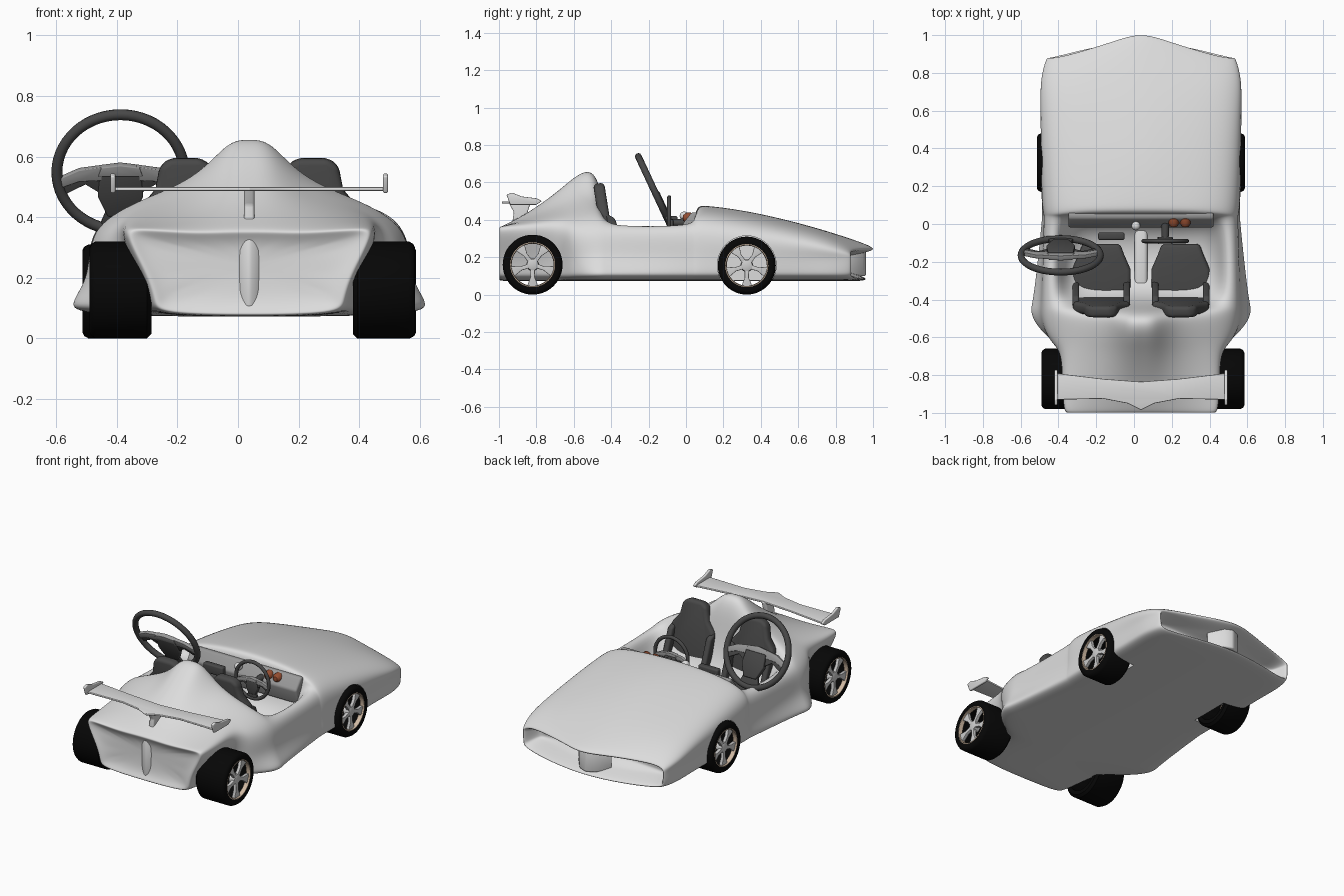
import bpy, bmesh, math
from mathutils import Matrix, Vector

if "Cube" in bpy.data.objects:
    bpy.data.objects.remove(bpy.data.objects["Cube"])

CX = 0.037  # centre line of the car
T = Matrix.Translation
I = Matrix.Identity(4)
FLAT = Matrix(((0, 1, 0, 0), (0, 0, 1, 0), (1, 0, 0, 0), (0, 0, 0, 1)))  # plate lies level
TURN = Matrix.Rotation(math.pi / 2, 4, 'Z')  # plate faces along y


def material(name, r, g, b):
    m = bpy.data.materials.new(name)
    m.use_nodes = True
    m.diffuse_color = (r, g, b, 1)
    m.node_tree.nodes["Principled BSDF"].inputs["Base Color"].default_value = (r, g, b, 1)
    return m


PAINT = material("light grey paint", .72, .72, .72)
SILVER = material("wheel silver", .62, .62, .62)
GREY = material("mid grey trim", .32, .32, .32)
DARK = material("dark grey upholstery", .065, .065, .065)
RUBBER = material("black rubber", .002, .002, .002)
TAN = material("tan rim", .62, .48, .36)
COPPER = material("copper gauge", .3, .075, .03)


def bake(ob):
    """Apply the modifiers and shade smooth by angle."""
    dg = bpy.context.evaluated_depsgraph_get()
    mesh = bpy.data.meshes.new_from_object(ob.evaluated_get(dg))
    ob.modifiers.clear()
    ob.data = mesh
    bpy.ops.object.select_all(action='DESELECT')
    ob.select_set(True)
    bpy.context.view_layer.objects.active = ob
    bpy.ops.object.shade_smooth_by_angle(angle=math.radians(40))


def finish(name, bm, mat, M=I, bevel=0, levels=0, cutters=()):
    bmesh.ops.remove_doubles(bm, verts=bm.verts, dist=1e-5)
    bm.transform(M)
    bmesh.ops.recalc_face_normals(bm, faces=bm.faces)
    me = bpy.data.meshes.new(name)
    bm.to_mesh(me)
    bm.free()
    me.materials.append(mat)
    ob = bpy.data.objects.new(name, me)
    bpy.context.collection.objects.link(ob)
    if bevel:
        mod = ob.modifiers.new("bevel", 'BEVEL')
        mod.width, mod.segments = bevel, 3
    if levels:
        mod = ob.modifiers.new("smooth", 'SUBSURF')
        mod.levels = mod.render_levels = levels
    for c in cutters:
        mod = ob.modifiers.new("cut", 'BOOLEAN')
        mod.object, mod.operation, mod.solver = c, 'DIFFERENCE', 'EXACT'
    bake(ob)
    return ob


def loft(bm, rings, closed=False):
    """Join equal rings of points with quads."""
    vs = [[bm.verts.new(p) for p in r] for r in rings]
    n = len(vs[0])
    for a, b in zip(vs, vs[1:] + vs[:1] if closed else vs[1:]):
        for i in range(n):
            bm.faces.new((a[i], a[(i + 1) % n], b[(i + 1) % n], b[i]))
    return vs


def lathe(name, profile, mat, M=I, segs=40, closed=False):
    """Turn (x, radius) points around the local X axis."""
    bm = bmesh.new()
    rings = []
    for x, r in profile:
        r = max(r, 1e-7)
        rings.append([(x, r * math.cos(a), r * math.sin(a))
                      for a in (2 * math.pi * i / segs for i in range(segs))])
    loft(bm, rings, closed)
    return finish(name, bm, mat, M)


def plate(name, outline, x0, x1, mat, M=I, bevel=0):
    """Extrude a (y, z) outline along the local X axis."""
    bm = bmesh.new()
    a, b = loft(bm, [[(x, y, z) for y, z in outline] for x in (x0, x1)])
    bm.faces.new(a)
    bm.faces.new(b)
    return finish(name, bm, mat, M, bevel)


def box(name, centre, size, mat, bevel=.01, M=I):
    bm = bmesh.new()
    bmesh.ops.create_cube(bm, size=1)
    return finish(name, bm, mat, M @ T(centre) @ Matrix.Diagonal((*size, 1)), bevel)


def sym(pts):
    return pts + [(-y, z) for y, z in reversed(pts) if abs(y) > 1e-6]


def circle(r, tube, n=12):
    return [(tube * math.cos(2 * math.pi * i / n), r + tube * math.sin(2 * math.pi * i / n))
            for i in range(n)]


# Body shell: y, sill, waist, shoulder w/z, inner w/z, mid w/z, centre z
SECTIONS = [
    (1.01, .50, .50, .50, .22, .44, .245, .2, .255, .255),
    (.82, .53, .52, .55, .25, .45, .305, .25, .32, .32),
    (.6, .52, .52, .545, .29, .45, .35, .25, .375, .385),
    (.32, .53, .525, .54, .33, .44, .405, .25, .435, .45),
    (.08, .53, .52, .53, .36, .43, .44, .25, .47, .48),
    (.045, .53, .51, .52, .36, .42, .43, .25, .465, .47),
    (.03, .53, .51, .52, .36, .42, .39, .40, .13, .13),
    (-.40, .58, .52, .53, .35, .44, .39, .40, .13, .13),
    (-.45, .60, .53, .53, .35, .42, .44, .2, .51, .60),
    (-.52, .58, .52, .53, .35, .39, .45, .17, .53, .68),
    (-.62, .48, .48, .50, .35, .38, .43, .17, .50, .61),
    (-.68, .36, .37, .44, .37, .38, .42, .18, .47, .555),
    (-.85, .34, .36, .44, .36, .38, .39, .2, .41, .43),
    (-1.0, .32, .34, .43, .36, .38, .37, .2, .355, .36),
]


def ring(y, sill, waist, sw, sz, iw, iz, mw, mz, cz):
    half = [(sill * .96, .075), (sill, .115), (waist, .2), (sw, sz), (iw, iz), (mw, mz), (.07, cz)]
    pts = [(0, .07)] + half + [(0, cz)] + [(-x, z) for x, z in reversed(half)]
    out = []
    for x, z in pts:  # sweep the nose back toward its corners
        t = min(abs(x) / .44, 1)
        sweep = max(0, y - .7) / .3 * .12 * t * t * (3 - 2 * t)
        out.append(Vector((x + CX, y - sweep, z)))
    return out


def inset(points, sx, sz, zc, dy):
    return [Vector((CX + (p.x - CX) * sx, p.y + dy, zc + (p.z - zc) * sz)) for p in points]


rings = [ring(*s) for s in SECTIONS]
nose, tail = rings[0], rings[-1]
rings = ([inset(nose, .82, .4, .17, -.12), inset(nose, .9, .5, .17, -.10), inset(nose, .97, .78, .165, -.005)]
         + rings + [inset(tail, .94, .92, .22, 0), inset(tail, .75, .6, .22, .03)])
bm = bmesh.new()
vs = loft(bm, rings)
bm.faces.new(vs[0])
bm.faces.new(vs[-1])
arches = [lathe("arch_cutter", [(.35, 0), (.35, .157), (.8, .157), (.8, 0)], PAINT,
                T((CX, .325, .157)) @ Matrix.Diagonal((s, 1, 1, 1))) for s in (-1, 1)]
finish("body", bm, PAINT, levels=3, cutters=arches)
for a in arches:
    bpy.data.objects.remove(a)
# Pointed divider in the nose opening and ridge on the tail
plate("nose_divider", sym([(0, .965), (.05, .945), (.12, .86)]), .1, .23, PAINT, T((CX, 0, 0)) @ FLAT, .01)
plate("tail_ridge", sym([(0, -.99), (.03, -.975), (.06, -.93)]), .1, .33, PAINT, T((CX, 0, 0)) @ FLAT, .01)

# Open wheels: tyre, rim, hub and five spokes
for s, side in ((-1, "right"), (1, "left")):
    for end, cx, y, r, out, wide in (("front", CX, .325, .155, .551, .18), ("rear", .047, -.82, .16, .537, .205)):
        M = T((cx + s * out, y, r)) @ Matrix.Diagonal((s, 1, 1, 1))
        name = end + "_" + side
        q = r - .04
        lathe(name + "_tyre", [(-wide, q), (-wide, r - .015), (-wide + .015, r), (-.02, r),
                               (-.006, r - .008), (0, r - .02), (-.004, q)], RUBBER, M, 48, True)
        lathe(name + "_rim", [(-.005, q + .002), (-.003, q - .005), (-.03, q - .008), (-.03, q + .002)],
              TAN, M, 48, True)
        lathe(name + "_hub", [(-.05, 0), (-.05, .034), (-.014, .03), (-.01, .018), (-.01, 0)], SILVER, M, 24)
        for k in range(5):
            R = Matrix.Rotation(2 * math.pi * (k + .5) / 5, 4, 'X')
            plate(name + "_spoke", sym([(.012, .02), (.011, .065), (.03, q - .004)]),
                  -.035, -.014, SILVER, M @ R, .003)

# Rear wing on a central pylon
plate("rear_wing", sym([(0, -.985), (.07, -.95), (.2, -.925), (.45, -.93), (.45, -.79), (.2, -.82), (0, -.835)]),
      .487, .499, PAINT, T((CX, 0, 0)) @ FLAT, .004)
for s in (-1, 1):
    plate("wing_endplate", [(-.94, .48), (-.8, .48), (-.77, .5), (-.8, .515), (-.88, .525), (-.93, .545), (-.96, .535)],
          -.008, .008, PAINT, T((CX + s * .45, 0, 0)), .005)
plate("wing_pylon", [(-.93, .38), (-.82, .38), (-.85, .43), (-.83, .495), (-.95, .495), (-.92, .44)],
      -.017, .017, PAINT, T((CX, 0, 0)), .008)

# Bucket seats
for x in (-.21, .21):
    B = T((CX + x, -.365, .14)) @ Matrix.Rotation(math.radians(9), 4, 'X') @ TURN
    plate("seat_back", sym([(.13, 0), (.155, .15), (.15, .3), (.1, .36), (.085, .44), (.05, .465)]),
          -.06, 0, DARK, B, .02)
    plate("seat_cushion", sym([(.155, -.42), (.155, -.24), (.12, -.16), (.1, -.105)]),
          .12, .22, DARK, T((CX + x, 0, 0)) @ FLAT, .02)
    for s in (-1, 1):
        plate("seat_back_bolster", [(-.02, .02), (.08, .02), (.05, .15), (.025, .27), (-.02, .3)],
              s * .135 - .018, s * .135 + .018, DARK, B @ TURN.inverted(), .012)

# Sloping dashboard, gauges, tunnel and shift knob
plate("dashboard", [(.06, .44), (.03, .44), (-.02, .375), (.005, .28), (.06, .28)], -.385, .385, GREY,
      T((CX, 0, 0)), .012)
for x in (.21, .272):
    lathe("gauge", [(-.03, 0), (-.027, .015), (-.01, .028), (.015, .028), (.03, .014), (.03, 0)], COPPER,
          T((x, .012, .41)) @ TURN, 20)
box("centre_tunnel", (CX, -.22, .15), (.07, .44, .08), PAINT, .02)
lathe("knob", circle(0, .024)[:7], PAINT, T((.01, -.01, .42)), 20)


# Steering wheels: rim, spokes, trim and hub
def steering(name, centre, tilt, r, tube):
    M = T(centre) @ Matrix.Rotation(math.radians(tilt), 4, 'X') @ TURN
    lathe(name + "_rim", circle(r, tube), DARK, M, 56, True)
    plate(name + "_hub", sym([(.2 * r, -.75 * r), (.36 * r, -.4 * r), (.32 * r, -.02 * r)]),
          -.012, .022, DARK, M, .006)
    plate(name + "_lower_spoke", sym([(.34 * r, -.95 * r), (.2 * r, -.6 * r)]), -.006, .01, DARK, M, .003)
    for s in (-1, 1):
        plate(name + "_spoke", [(s * r * a, r * b) for a, b in
                                ((.25, -.12), (.65, -.14), (.96, -.26), (.98, -.1), (.65, .06), (.25, .12))],
              -.012, .01, GREY, M, .003)
        plate(name + "_spoke_back", [(s * r * a, r * b) for a, b in
                                     ((.25, -.4), (.55, -.2), (.92, -.4), (.98, -.08), (.25, .04))],
              -.006, .006, DARK, M, .002)
    plate(name + "_trim", sym([(.35 * r, -.04 * r), (.3 * r, .11 * r), (0, .15 * r)]), -.016, .012, GREY, M, .003)


steering("large_steering_wheel", (-.388, -.166, .548), 25, .21, .018)
steering("small_steering_wheel", (.165, -.09, .405), 0, .115, .011)
lathe("steering_column", [(0, 0), (0, .018), (.1, .022), (.1, 0)], DARK, T((.165, -.09, .385)) @ TURN, 16)
box("control_pad", (-.12, -.065, .39), (.14, .04, .06), DARK, .01)
